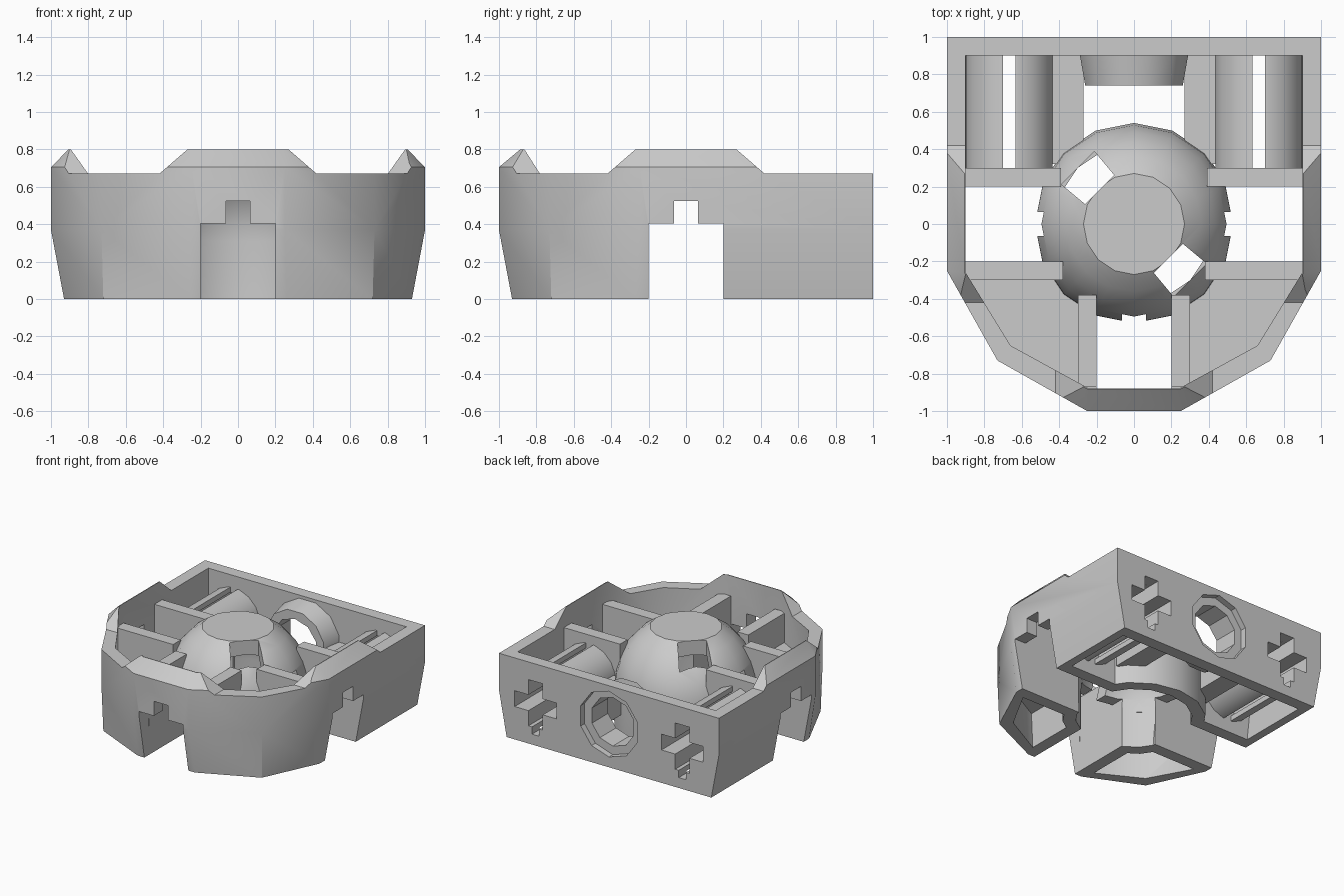
import bpy, bmesh, math

if "Cube" in bpy.data.objects:
    bpy.data.objects.remove(bpy.data.objects["Cube"])


def loft(name, rings):
    """Closed solid through equal-length rings of 3D points."""
    bm = bmesh.new()
    rows = [[bm.verts.new(p) for p in r] for r in rings]
    n = len(rows[0])
    for a, b in zip(rows, rows[1:]):
        for i in range(n):
            j = (i + 1) % n
            bm.faces.new((a[i], a[j], b[j], b[i]))
    bm.faces.new(rows[0][::-1])
    bm.faces.new(rows[-1])
    bmesh.ops.recalc_face_normals(bm, faces=bm.faces)
    me = bpy.data.meshes.new(name)
    bm.to_mesh(me)
    bm.free()
    ob = bpy.data.objects.new(name, me)
    bpy.context.collection.objects.link(ob)
    return ob


def flat(pts, z):
    return [(x, y, z) for x, y in pts]


def box(name, x0, x1, y0, y1, z0, z1):
    q = [(x0, y0), (x1, y0), (x1, y1), (x0, y1)]
    return loft(name, [flat(q, z0), flat(q, z1)])


def ngon(n, r, off=0.0):
    return [(r * math.cos(math.tau * i / n + off), r * math.sin(math.tau * i / n + off)) for i in range(n)]


def rod(name, cx, cz, y0, r0, y1, r1, n):
    """Round bar or cone along y."""
    return loft(name, [[(cx + a, y, cz + b) for a, b in ngon(n, r, math.pi / n)]
                       for y, r in ((y0, r0), (y1, r1))])


def cut(ob, *cutters):
    for c in cutters:
        m = ob.modifiers.new("cut", 'BOOLEAN')
        m.operation, m.solver, m.object = 'DIFFERENCE', 'EXACT', c
        bpy.context.view_layer.objects.active = ob
        bpy.ops.object.modifier_apply(modifier=m.name)
        bpy.data.objects.remove(c, do_unlink=True)


def smooth(ob):
    bpy.ops.object.select_all(action='DESELECT')
    ob.select_set(True)
    bpy.context.view_layer.objects.active = ob
    bpy.ops.object.shade_smooth_by_angle(angle=math.radians(32))


def mirrored(half):
    return half + [(-x, y) for x, y in reversed(half)]


def channels():
    """Stepped side-to-side and front openings."""
    return [box("c", -1.3, 1.3, -.2, .2, -.1, .405), box("c", -1.3, 1.3, -.065, .065, .3, .525),
            box("c", -.2, .2, -1.3, 0, -.1, .405), box("c", -.065, .065, -1.3, 0, .3, .525)]


def cross(s, y0, y1):
    x, z = .667 * s, .335
    return [box("c", x - .065, x + .065, y0, y1, z - .19, z + .19),
            box("c", x - .19, x + .19, y0, y1, z - .065, z + .065)]


# Outer shell: base tucked in at the sides and front, sloped crest tops
OUT = mirrored([(1, 1), (1, -.25), (.73, -.73), (.25, -1)])
BASE = mirrored([(.93, 1), (.93, -.27), (.72, -.72), (.26, -.93)])
CREST = mirrored([(.906, .91), (.906, -.26), (.664, -.654), (.242, -.886)])
INN = mirrored([(.9, .9), (.9, -.26), (.66, -.65), (.24, -.88)])
INBASE = mirrored([(.86, .9), (.86, -.26), (.65, -.64), (.24, -.86)])
shell = loft("outer_shell", [flat(BASE, 0), flat(OUT, .37), flat(OUT, .705), flat(CREST, .80)])
cut(shell, loft("c", [flat(INBASE, -.01), flat(INN, .37), flat(INN, 1)]))
# Trim the rim down, leaving a crest at the front and each side
lo, hi = .42, .42 - .15 * (.25 / .13)
cut(shell, loft("c", [[(x, lo, .67), (x, hi, .92), (x, 1.3, .92), (x, 1.3, .67)] for x in (-1.3, 1.3)]))
for s in (-1, 1):
    cut(shell, loft("c", [[(s * a, -a, z), (s * 1.3, -a, z), (s * 1.3, -1.3, z), (s * a, -1.3, z)]
                          for a, z in ((lo, .67), (hi, .92))]))
cut(shell, *channels())
# Back wall holes
cut(shell, rod("c", 0, .355, .8, .2, 1.1, .2, 10), rod("c", 0, .355, .95, .27, 1.1, .27, 10))
for s in (-1, 1):
    cut(shell, *cross(s, .8, 1.1))
    cut(shell, box("c", s * .667 - .033, s * .667 + .033, .8, 1.1, .085, .3))
smooth(shell)


# Hollow central dome with two windows
def dome_rings(R, top_r, z0):
    a1 = math.acos(top_r / R)
    return [flat(ngon(16, R), z0)] + [
        flat(ngon(16, R * math.cos(a1 * i / 5)), .31 + R * math.sin(a1 * i / 5)) for i in range(6)]


dome = loft("dome", dome_rings(.54, .27, 0))
cut(dome, loft("c", dome_rings(.44, .2, -.1)))
cut(dome, *channels())
for a in (math.radians(135), math.radians(-45)):
    ca, sa = math.cos(a), math.sin(a)
    q = [(r * ca - w * sa, r * sa + w * ca) for r, w in ((.26, -.11), (.425, -.125), (.425, .125), (.26, .11))]
    cut(dome, loft("c", [flat(q, .42), flat(q, 1)]))
smooth(dome)

# Ring boss inside the back wall
boss = rod("back_boss", 0, .355, .905, .30, .74, .27, 12)
cut(boss, rod("c", 0, .355, .6, .2, 1.1, .2, 10))
smooth(boss)

for s, side in ((-1, "left"), (1, "right")):
    def bar(name, xa, xb, *yz):
        return box(side + name, *sorted((s * xa, s * xb)), *yz)

    # Partition walls beside the channels
    bar("_back_partition", .39, .905, .2, .3, 0, .64)
    q = [(s * x, y) for x, y in ((.38, -.2), (.905, -.2), (.905, -.26), (.88, -.3), (.38, -.3))]
    loft(side + "_front_partition", [flat([(x * .98, y) for x, y in q], 0), flat(q, .2), flat(q, .64)])
    bar("_channel_wall", .2, .3, -.87, -.38, 0, .64)
    bar("_bay_ledge", .27, .44, .32, .9, .15, .38)
    # Floor of each front pod
    q = [(s * x, y) for x, y in ((.2, -.41), (.41, -.2), (.9, -.2), (.9, -.26),
                                 (.665, -.655), (.25, -.885), (.2, -.885))]
    loft(side + "_pod_floor", [flat(q, .3), flat(q, .4)])
    # Split axle tube in each back bay
    tube = rod(side + "_axle_tube", s * .667, .335, .29, .237, .905, .237, 16)
    cut(tube, *cross(s, .3, 1.1))
    cut(tube, box("c", s * .667 - .033, s * .667 + .033, .3, 1.1, -.1, .8))
    smooth(tube)
